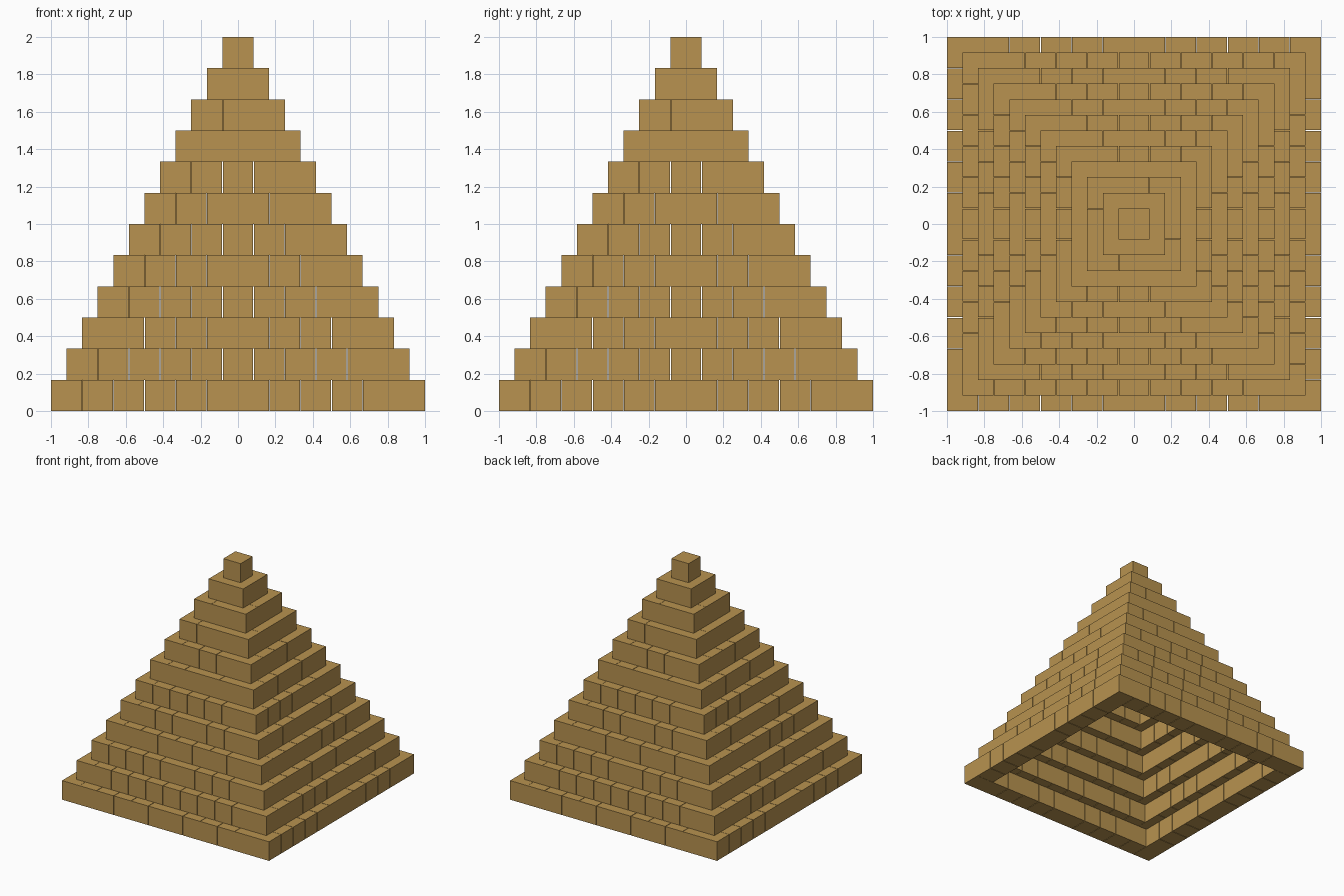
import bpy, bmesh
from mathutils import Matrix, Vector

if "Cube" in bpy.data.objects:
    bpy.data.objects.remove(bpy.data.objects["Cube"])

N = 12            # courses, and bricks along the bottom edge
U = 2 / N         # brick unit
GAP = 0.004       # open joint between bricks

mat = bpy.data.materials.new("sandstone")
mat.diffuse_color = (0.48, 0.29, 0.08, 1)
mat.use_nodes = True
mat.node_tree.nodes["Principled BSDF"].inputs["Base Color"].default_value = mat.diffuse_color


def brick(bm, x0, x1, y0, y1, z0, z1, turn=0):
    """Box between the given limits, turned by quarter turns about z."""
    size = Matrix.Diagonal((x1 - x0, y1 - y0, z1 - z0, 1))
    pos = Matrix.Translation(Vector((x0 + x1, y0 + y1, z0 + z1)) / 2)
    rot = Matrix.Rotation(turn * 1.5707963267948966, 4, 'Z')
    bmesh.ops.create_cube(bm, size=1, matrix=rot @ pos @ size)


def joints(n):
    """Joint cells of one side: singles near the ends, a long brick mid-side on even courses."""
    if n % 2 == 0:
        return [c for c in range(1, n + 1) if c != n // 2 and c != n - 1] 
    return [c for c in range(1, n + 1) if c != n - 1]


for k in range(N):
    n, z = N - k, k * U
    h = n * U / 2
    bm = bmesh.new()
    if n <= 2:
        # solid cap blocks
        brick(bm, -h, h, -h, h, z, z + U)
    else:
        # four pinwheeled rows of bricks around a hollow core
        cells = joints(n)
        for turn in range(4):
            for a, b in zip(cells, cells[1:]):
                end = 0 if b == n else GAP / 2
                brick(bm, -h + a * U + GAP / 2, -h + b * U - end, -h, -h + U, z, z + U, turn)
    name = "capstone" if n == 1 else f"brick_course_{k + 1}"
    me = bpy.data.meshes.new(name)
    bm.to_mesh(me)
    bm.free()
    me.materials.append(mat)
    bpy.context.collection.objects.link(bpy.data.objects.new(name, me))
